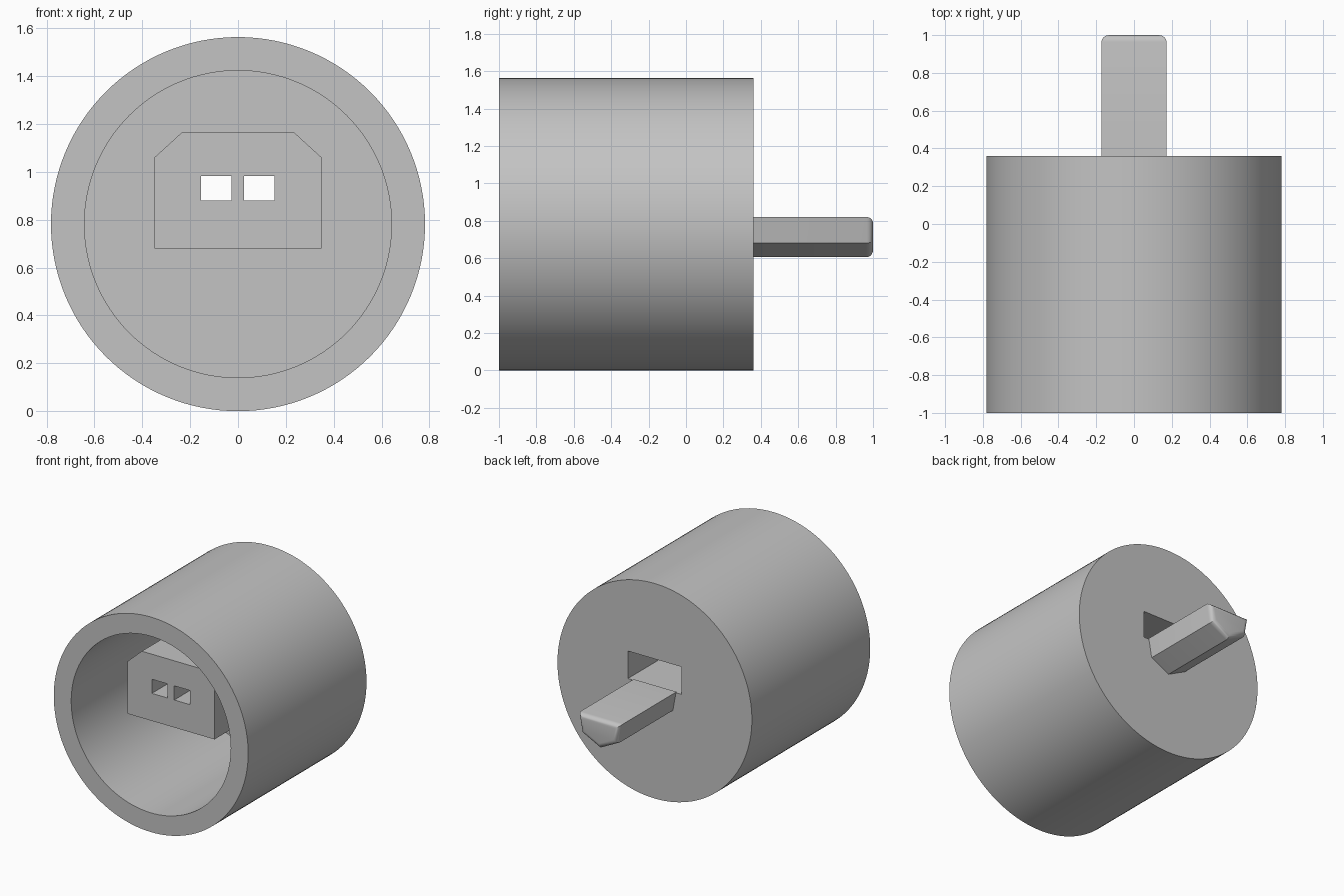
import bpy, bmesh, math
from mathutils import Matrix

if "Cube" in bpy.data.objects:
    bpy.data.objects.remove(bpy.data.objects["Cube"], do_unlink=True)

RADIUS, INNER, AXIS_Z = 0.782, 0.642, 0.782
FRONT, BACK, WALL = -1.0, 0.36, 0.14

grey = bpy.data.materials.new("neutral_grey")
grey.use_nodes = True
grey.diffuse_color = (0.55, 0.55, 0.55, 1)
grey.node_tree.nodes["Principled BSDF"].inputs["Base Color"].default_value = grey.diffuse_color


def finish(name, bm):
    bmesh.ops.recalc_face_normals(bm, faces=bm.faces)
    mesh = bpy.data.meshes.new(name)
    bm.to_mesh(mesh)
    bm.free()
    mesh.materials.append(grey)
    obj = bpy.data.objects.new(name, mesh)
    bpy.context.collection.objects.link(obj)
    return obj


def prism(name, outline, y0, y1, tip_round=0):
    """Extrude an x-z outline along y, optionally rounding the far end."""
    bm = bmesh.new()
    base = bm.faces.new([bm.verts.new((x, y0, z)) for x, z in outline])
    ext = bmesh.ops.extrude_face_region(bm, geom=[base])["geom"]
    verts = [g for g in ext if isinstance(g, bmesh.types.BMVert)]
    bmesh.ops.translate(bm, verts=verts, vec=(0, y1 - y0, 0))
    if tip_round:
        edges = [e for e in bm.edges if all(v in verts for v in e.verts)]
        bmesh.ops.bevel(bm, geom=edges, offset=tip_round, segments=5,
                        profile=0.5, affect='EDGES')
    return finish(name, bm)


def box(name, x0, x1, z0, z1, y0, y1):
    return prism(name, [(x0, z0), (x1, z0), (x1, z1), (x0, z1)], y0, y1)


def mirrored(half):
    return half + [(-x, z) for x, z in reversed(half) if x]


def activate(obj):
    bpy.ops.object.select_all(action='DESELECT')
    obj.select_set(True)
    bpy.context.view_layer.objects.active = obj


def cut(obj, cutter):
    activate(obj)
    mod = obj.modifiers.new("cut", 'BOOLEAN')
    mod.operation, mod.solver, mod.object = 'DIFFERENCE', 'EXACT', cutter
    bpy.ops.object.modifier_apply(modifier=mod.name)


# Round cup: outer wall, front rim, bore and back wall
bm = bmesh.new()
profile = [(0, BACK), (RADIUS, BACK), (RADIUS, FRONT),
           (INNER, FRONT), (INNER, BACK - WALL), (0, BACK - WALL)]
verts = [bm.verts.new((r, y, 0)) for r, y in profile]
edges = [bm.edges.new(pair) for pair in zip(verts, verts[1:])]
bmesh.ops.spin(bm, geom=verts + edges, cent=(0, 0, 0), axis=(0, 1, 0),
               angle=math.tau, steps=128)
bmesh.ops.remove_doubles(bm, verts=bm.verts, dist=1e-4)
bmesh.ops.dissolve_limit(bm, angle_limit=0.001, verts=bm.verts, edges=bm.edges)
bmesh.ops.transform(bm, matrix=Matrix.Translation((0, 0, AXIS_Z)), verts=bm.verts)
cup = finish("round_housing", bm)

# Socket block with sloped upper corners, standing off the back wall
block = prism("socket_block", mirrored([(0.35, 0.68), (0.35, 1.06), (0.235, 1.165)]),
              -0.77, BACK - WALL / 2)

# Rear pocket through the back wall, joined to two front windows
pocket = box("pocket_cutter", -0.215, 0.215, 0.815, 1.015, -0.4, BACK + 0.1)
windows = [box("window_cutter", x, x + 0.126, 0.88, 0.983, -0.9, -0.3)
           for x in (-0.154, 0.026)]
cut(cup, pocket)
for cutter in [pocket] + windows:
    cut(block, cutter)
for cutter in [pocket] + windows:
    bpy.data.objects.remove(cutter, do_unlink=True)

# Rear plug: flat top, tapered sides, shallow V underside, rounded tip
plug = prism("rear_plug", mirrored([(0, 0.605), (0.147, 0.68), (0.172, 0.82)]),
             BACK - 0.005, 1.0, tip_round=0.035)

for obj in (cup, plug):
    activate(obj)
    bpy.ops.object.shade_smooth_by_angle(angle=math.radians(25))
